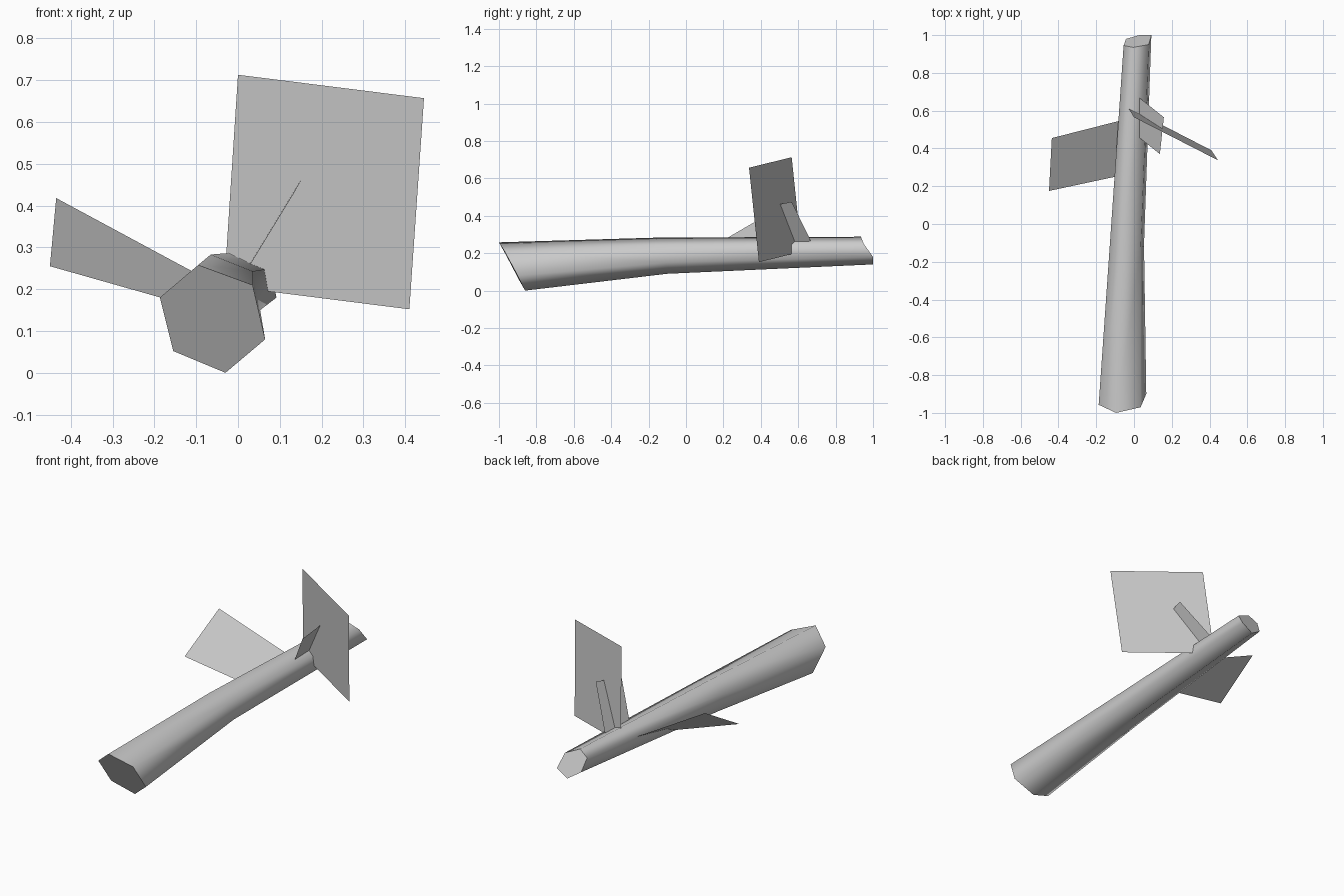
import bpy
import bmesh
from math import radians

cube = bpy.data.objects.get("Cube")
if cube:
    bpy.data.objects.remove(cube, do_unlink=True)

grey = bpy.data.materials.new("plain grey")
grey.use_nodes = True
COLOUR = (0.6, 0.6, 0.6, 1)
grey.diffuse_color = COLOUR
grey.node_tree.nodes["Principled BSDF"].inputs["Base Color"].default_value = COLOUR


def finish(name, bm):
    mesh = bpy.data.meshes.new(name)
    bm.to_mesh(mesh)
    bm.free()
    mesh.materials.append(grey)
    obj = bpy.data.objects.new(name, mesh)
    bpy.context.collection.objects.link(obj)
    return obj


def blade(name, corners):
    """Single-sided sheet sprouting from the stem."""
    bm = bmesh.new()
    bm.faces.new([bm.verts.new(c) for c in corners])
    return finish(name, bm)


# Stem: three slanted six-sided rings, bridged and capped
rings = [
    [(-0.095, -1.0, 0.258), (0.035, -0.97, 0.21), (0.065, -0.9, 0.08),
     (-0.03, -0.86, 0.0), (-0.155, -0.89, 0.052), (-0.187, -0.957, 0.18)],
    [(-0.065, -0.16, 0.283), (0.035, -0.14, 0.243), (0.053, -0.11, 0.15),
     (-0.02, -0.1, 0.09), (-0.115, -0.11, 0.125), (-0.13, -0.14, 0.215)],
    [(-0.005, 0.935, 0.288), (0.078, 0.95, 0.25), (0.092, 1.0, 0.18),
     (0.028, 1.0, 0.14), (-0.042, 0.98, 0.185), (-0.055, 0.945, 0.255)],
]
bm = bmesh.new()
loops = [[bm.verts.new(p) for p in ring] for ring in rings]
for a, b in zip(loops, loops[1:]):
    for i in range(6):
        j = (i + 1) % 6
        bm.faces.new((a[i], a[j], b[j], b[i]))
bm.faces.new(loops[0])
bm.faces.new(loops[-1])
bmesh.ops.recalc_face_normals(bm, faces=bm.faces)
stem = finish("stem", bm)
bpy.ops.object.select_all(action="DESELECT")
stem.select_set(True)
bpy.context.view_layer.objects.active = stem
bpy.ops.object.shade_smooth_by_angle(angle=radians(65))

# Sheets: wide upright one, side one and small slanted one
blade("large_leaf", [(0.0, 0.565, 0.713), (-0.033, 0.618, 0.208),
                     (0.41, 0.39, 0.152), (0.445, 0.337, 0.657)])
blade("right_leaf", [(-0.435, 0.455, 0.418), (-0.45, 0.175, 0.255),
                     (-0.03, 0.265, 0.136), (-0.03, 0.558, 0.2)])
blade("small_leaf", [(0.158, 0.565, 0.475), (0.137, 0.37, 0.435),
                     (0.018, 0.465, 0.24), (0.027, 0.67, 0.26)])
